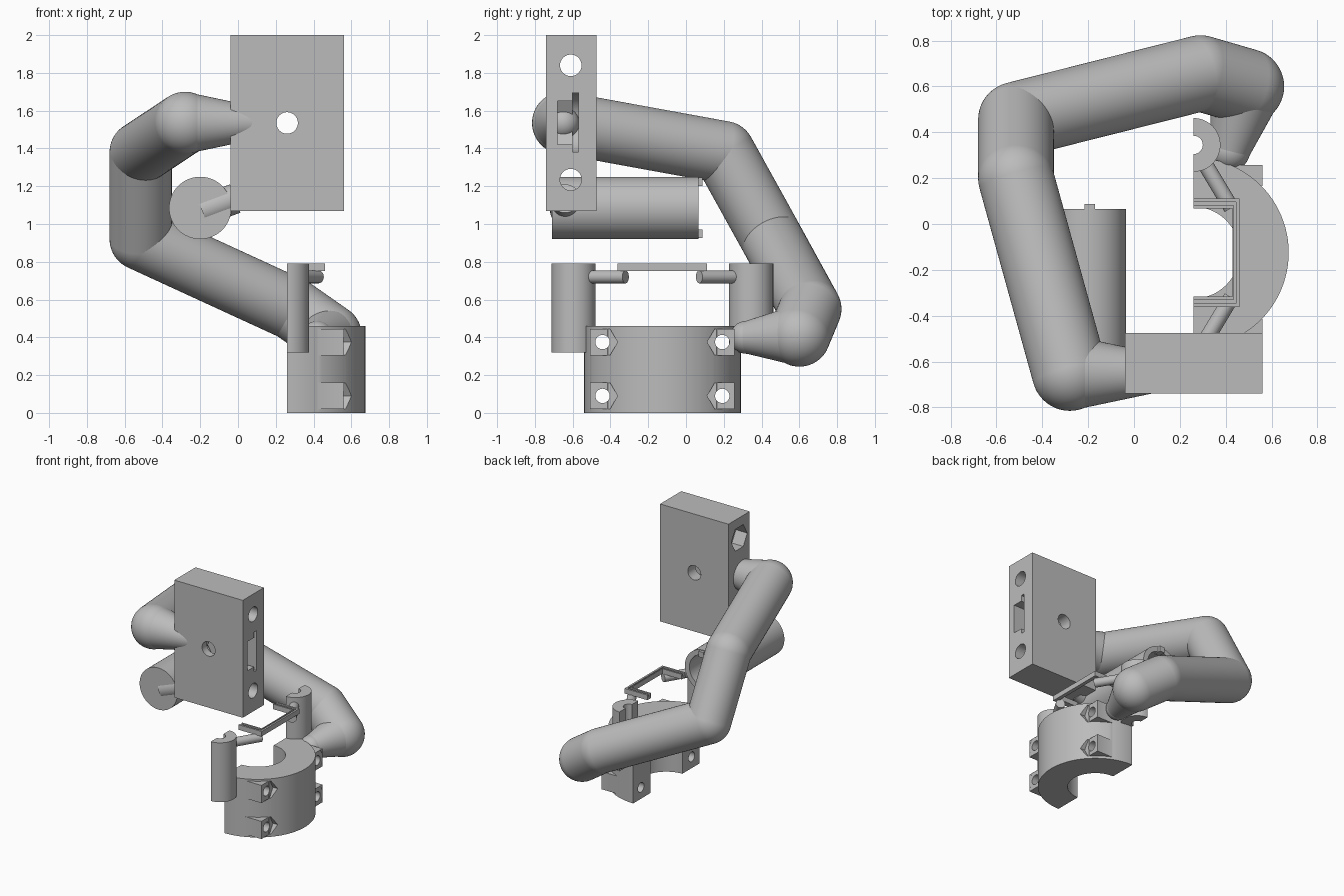
import bpy, bmesh, math
from mathutils import Vector, Matrix

if "Cube" in bpy.data.objects:
    bpy.data.objects.remove(bpy.data.objects["Cube"])

grey = bpy.data.materials.new("plain grey")
grey.diffuse_color = (0.5, 0.5, 0.5, 1)
grey.use_nodes = True
grey.node_tree.nodes["Principled BSDF"].inputs["Base Color"].default_value = grey.diffuse_color


def make(name, bm, smooth=False):
    bmesh.ops.recalc_face_normals(bm, faces=bm.faces[:])
    me = bpy.data.meshes.new(name)
    bm.to_mesh(me)
    bm.free()
    me.materials.append(grey)
    ob = bpy.data.objects.new(name, me)
    bpy.context.collection.objects.link(ob)
    if smooth:
        shade(ob)
    return ob


def shade(ob):
    bpy.ops.object.select_all(action='DESELECT')
    ob.select_set(True)
    bpy.context.view_layer.objects.active = ob
    bpy.ops.object.shade_smooth_by_angle(angle=math.radians(30))


def box(name, lo, hi):
    bm = bmesh.new()
    bmesh.ops.create_cube(bm, size=1)
    for v in bm.verts:
        v.co = [lo[i] if v.co[i] < 0 else hi[i] for i in range(3)]
    return make(name, bm)


def add_cone(bm, a, b, ra, rb, n=48, caps=True, spin=0):
    a, b = Vector(a), Vector(b)
    d = b - a
    rot = d.to_track_quat('Z', 'Y').to_matrix().to_4x4()
    mat = Matrix.Translation((a + b) / 2) @ rot @ Matrix.Rotation(spin, 4, 'Z')
    bmesh.ops.create_cone(bm, cap_ends=caps, segments=n, radius1=ra, radius2=rb,
                          depth=d.length, matrix=mat)


def rod(name, a, b, r, n=48, smooth=True, spin=0):
    bm = bmesh.new()
    add_cone(bm, a, b, r, r, n, True, spin)
    return make(name, bm, smooth)


def hex_x(name, x0, x1, y, z, r):
    """Hexagonal prism along x with its points toward +y and -y."""
    bm = bmesh.new()
    ends = [[bm.verts.new((x, y + r * math.cos(i * math.pi / 3), z + r * math.sin(i * math.pi / 3)))
             for i in range(6)] for x in (x0, x1)]
    bm.faces.new(ends[0])
    bm.faces.new(ends[1])
    for i in range(6):
        j = (i + 1) % 6
        bm.faces.new((ends[0][i], ends[0][j], ends[1][j], ends[1][i]))
    return make(name, bm)


def prism(name, pts, z0, z1, smooth=False):
    bm = bmesh.new()
    face = bm.faces.new([bm.verts.new((x, y, z0)) for x, y in pts])
    ext = bmesh.ops.extrude_face_region(bm, geom=[face])['geom']
    bmesh.ops.translate(bm, vec=(0, 0, z1 - z0),
                        verts=[e for e in ext if isinstance(e, bmesh.types.BMVert)])
    return make(name, bm, smooth)


def combine(ob, tools, op='DIFFERENCE'):
    for t in tools:
        m = ob.modifiers.new("bool", 'BOOLEAN')
        m.operation, m.object, m.solver = op, t, 'EXACT'
        bpy.context.view_layer.update()
        dg = bpy.context.evaluated_depsgraph_get()
        me = bpy.data.meshes.new_from_object(ob.evaluated_get(dg))
        ob.modifiers.clear()
        ob.data = me
        bpy.data.objects.remove(t)
    shade(ob)


def half_ring(name, cx, cy, ro, ri, z0, z1, n=32):
    arc = [(-math.pi / 2 + math.pi * i / n) for i in range(n + 1)]
    pts = [(cx + ro * math.cos(t), cy + ro * math.sin(t)) for t in arc]
    pts += [(cx + ri * math.cos(t), cy + ri * math.sin(t)) for t in reversed(arc)]
    return prism(name, pts, z0, z1, True)


# Mounting block with bolt holes, nut traps and a side slot
block = box("mounting_block", (-0.04, -0.74, 1.07), (0.56, -0.475, 2.0))
cuts = [rod("cut", (0.26, -0.9, 1.535), (0.26, -0.3, 1.535), 0.057)]
for z in (1.84, 1.235):
    cuts.append(rod("cut", (-0.2, -0.61, z), (0.7, -0.61, z), 0.057))
    cuts.append(hex_x("cut", -0.2, 0.06, -0.61, z, 0.1))
cuts.append(box("cut", (0.26, -0.68, 1.42), (0.7, -0.599, 1.65)))
cuts.append(rod("cut", (0.26, -0.68, 1.535), (0.26, -0.599, 1.535), 0.133, 6, False, math.pi / 6))
cuts.append(box("cut", (0.26, -0.6, 1.38), (0.7, -0.57, 1.695)))
cuts.append(rod("cut", (0.26, -0.6, 1.535), (0.26, -0.57, 1.535), 0.155))
combine(block, cuts)

# Bent arm: straight tubes with round elbows and tapered ends
R = 0.165
path = [((0.10, -0.65, 1.535), 0.085), ((-0.28, -0.65, 1.535), R), ((-0.515, 0.20, 1.38), R),
        ((-0.515, 0.455, 0.92), R), ((0.29, 0.658, 0.55), R), ((0.49, 0.60, 0.41), R),
        ((0.42, 0.32, 0.40), 0.087)]
path = [(Vector(p), r) for p, r in path]


def inside(c):
    for (a, ra), (b, rb) in zip(path, path[1:]):
        t = (c - a).dot(b - a) / (b - a).length_squared
        if 0.03 < t < 0.97 and (c - a.lerp(b, t)).length < (ra + (rb - ra) * t) * 0.97:
            return True
    return False


bm = bmesh.new()
for p, r in path:
    bmesh.ops.create_uvsphere(bm, u_segments=48, v_segments=32, radius=r,
                              matrix=Matrix.Translation(p))
hidden = [f for f in bm.faces if inside(f.calc_center_median())]
bmesh.ops.delete(bm, geom=hidden, context='FACES')
for (a, ra), (b, rb) in zip(path, path[1:]):
    add_cone(bm, a, b, ra, rb, 64, False)
make("bent_arm", bm, True)

# Horizontal barrel with an open rear, latch tabs and a connecting stub
barrel = rod("barrel", (-0.2, -0.71, 1.085), (-0.2, 0.065, 1.085), 0.165, 64)
combine(barrel, [rod("cut", (-0.2, -0.25, 1.085), (-0.2, 0.2, 1.085), 0.125)])
for z in (0.925, 1.2):
    box("barrel_tab", (-0.215, 0.03, z), (-0.17, 0.088, z + 0.045))
rod("barrel_stub", (-0.19, -0.64, 1.07), (-0.015, -0.64, 1.135), 0.08)

# Half-round clamp with four bolt lugs
CY = -0.125
clamp = half_ring("clamp", 0.26, CY, 0.415, 0.2, 0, 0.46, 48)
lugs, cuts = [], []
for side in (-1, 1):
    y = CY + side * 0.317
    for z in (0.09, 0.375):
        ys = sorted((CY + side * 0.29, CY + side * 0.382))
        lugs.append(box("lug", (0.32, ys[0], z - 0.07), (0.56, ys[1], z + 0.07)))
        cuts.append(hex_x("cut", 0.559, 0.8, y, z, 0.08))
        cuts.append(rod("cut", (0.1, y, z), (0.8, y, z), 0.038, 32))
combine(clamp, lugs, 'UNION')
combine(clamp, cuts)

# Half-round posts and slanted rods on both sides
for side in (-1, 1):
    half_ring("half_post", 0.26, CY + side * 0.47, 0.117, 0.04, 0.32, 0.79)
    rod("slanted_rod", (0.305, CY + side * 0.395, 0.72), (0.425, CY + side * 0.195, 0.72), 0.034, 32)


# U-shaped bracket: flat base with inner and outer rails
def u_strip(name, xo, ho, xi, hi, z0, z1):
    pts = [(0.26, CY - ho), (xo, CY - ho), (xo, CY + ho), (0.26, CY + ho),
           (0.26, CY + hi), (xi, CY + hi), (xi, CY - hi), (0.26, CY - hi)]
    return prism(name, pts, z0, z1)


u_strip("bracket_base", 0.46, 0.237, 0.43, 0.192, 0.75, 0.768)
u_strip("bracket_outer_rail", 0.46, 0.237, 0.445, 0.222, 0.768, 0.79)
u_strip("bracket_inner_rail", 0.437, 0.205, 0.43, 0.192, 0.768, 0.79)
